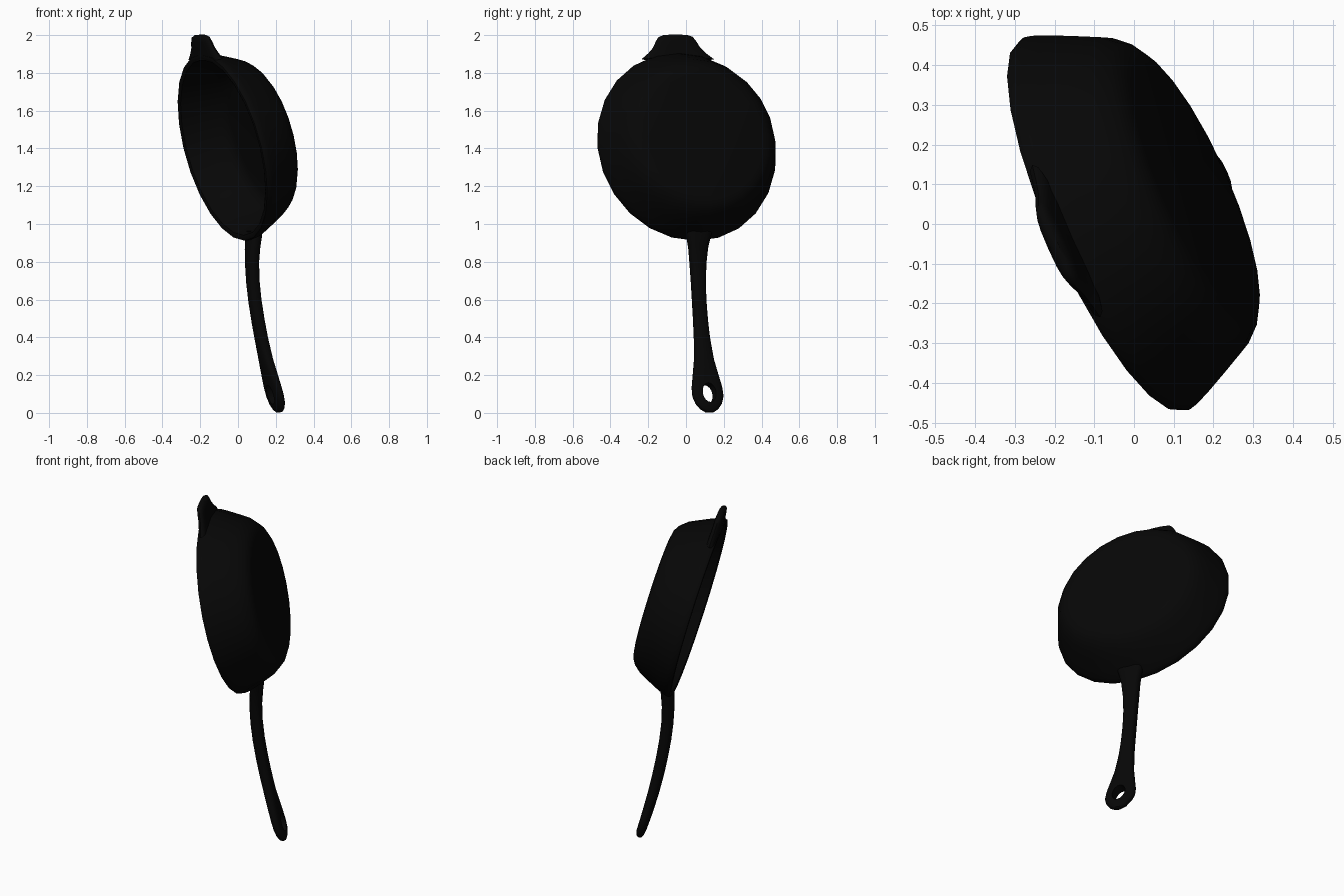
import bpy, bmesh, math
from mathutils import Vector, Matrix

cube = bpy.data.objects.get("Cube")
if cube:
    bpy.data.objects.remove(cube, do_unlink=True)

# Cast iron material
iron = bpy.data.materials.new("black_iron")
iron.use_nodes = True
iron.diffuse_color = (0.002, 0.002, 0.002, 1)
iron.node_tree.nodes["Principled BSDF"].inputs["Base Color"].default_value = iron.diffuse_color

# Tilted pan frame: Y runs down the handle, Z points out of the opening
opening = Vector((-0.885, -0.395, -0.25)).normalized()
down = Vector((0.23, 0.10, -0.968))
down = (down - opening * down.dot(opening)).normalized()
side = down.cross(opening)
frame = Matrix((side, down, opening)).transposed().to_4x4()
frame.translation = (-0.085, -0.006, 1.403)


def loft(name, rings, smooth=50):
    """Bridge equal-sized rings into a closed, capped solid."""
    bm = bmesh.new()
    loops = [[bm.verts.new(p) for p in ring] for ring in rings]
    n = len(loops[0])
    for a, b in zip(loops, loops[1:]):
        for i in range(n):
            j = (i + 1) % n
            bm.faces.new((a[i], a[j], b[j], b[i]))
    bm.faces.new(loops[0][::-1])
    bm.faces.new(loops[-1])
    bmesh.ops.recalc_face_normals(bm, faces=bm.faces)
    mesh = bpy.data.meshes.new(name)
    bm.to_mesh(mesh)
    bm.free()
    mesh.materials.append(iron)
    obj = bpy.data.objects.new(name, mesh)
    bpy.context.collection.objects.link(obj)
    obj.matrix_world = frame
    shade(obj, smooth)
    return obj


def shade(obj, degrees):
    bpy.ops.object.select_all(action='DESELECT')
    obj.select_set(True)
    bpy.context.view_layer.objects.active = obj
    bpy.ops.object.shade_smooth_by_angle(angle=math.radians(degrees))


def angles(n):
    return [2 * math.pi * i / n for i in range(n)]


def disc(rx, ry, z, n=24, y=0.0):
    return [(rx * math.cos(a), y + ry * math.sin(a), z) for a in angles(n)]


def section(y, z, width, thick, n=16, power=0.75):
    """Soft-cornered cross-section standing across the handle axis."""
    def soft(v):
        return math.copysign(abs(v) ** power, v)
    return [(width / 2 * soft(math.cos(a)), y, z + thick / 2 * soft(math.sin(a)))
            for a in angles(n)]


# Pan bowl: outer base, flared wall, rounded rim, inner wall, cooking floor
bowl = [(0.335, -0.265), (0.37, -0.259), (0.4, -0.241), (0.435, -0.2),
        (0.464, -0.14), (0.492, -0.08), (0.508, -0.04), (0.513, -0.018),
        (0.508, -0.003), (0.495, 0.0), (0.48, -0.006), (0.465, -0.06),
        (0.437, -0.135), (0.405, -0.2), (0.38, -0.228), (0.34, -0.238)]
loft("pan_bowl", [disc(r, r, z) for r, z in bowl])

# Helper grip opposite the handle, flaring into the rim
grip = [(-0.478, 0.42, 0.05), (-0.51, 0.335, 0.048), (-0.54, 0.275, 0.046),
        (-0.575, 0.235, 0.045), (-0.598, 0.2, 0.04), (-0.609, 0.14, 0.022)]
loft("helper_grip", [section(y, -0.027, w, t) for y, w, t in grip])

# Long curved handle
path = [(0.465, -0.07, 0.16, 0.06), (0.51, -0.056, 0.13, 0.072),
        (0.56, -0.038, 0.106, 0.072), (0.634, -0.016, 0.09, 0.068),
        (0.73, 0.004, 0.078, 0.066), (0.832, 0.018, 0.075, 0.065),
        (0.94, 0.027, 0.078, 0.064), (1.033, 0.032, 0.086, 0.063),
        (1.15, 0.035, 0.11, 0.06), (1.238, 0.034, 0.148, 0.057),
        (1.3, 0.033, 0.176, 0.054), (1.35, 0.031, 0.18, 0.052),
        (1.39, 0.029, 0.152, 0.05), (1.42, 0.028, 0.104, 0.042),
        (1.437, 0.028, 0.05, 0.026)]
handle = loft("handle", [section(*p) for p in path])

# Hanging hole through the handle end
cutter = loft("hole_cutter", [disc(0.039, 0.053, z, 16, 1.335) for z in (-0.1, 0.2)])
cutter.hide_render = True
cut = handle.modifiers.new("hanging_hole", 'BOOLEAN')
cut.operation = 'DIFFERENCE'
cut.solver = 'EXACT'
cut.object = cutter
bpy.context.view_layer.objects.active = handle
bpy.ops.object.modifier_apply(modifier=cut.name)
bpy.data.objects.remove(cutter, do_unlink=True)
shade(handle, 50)
